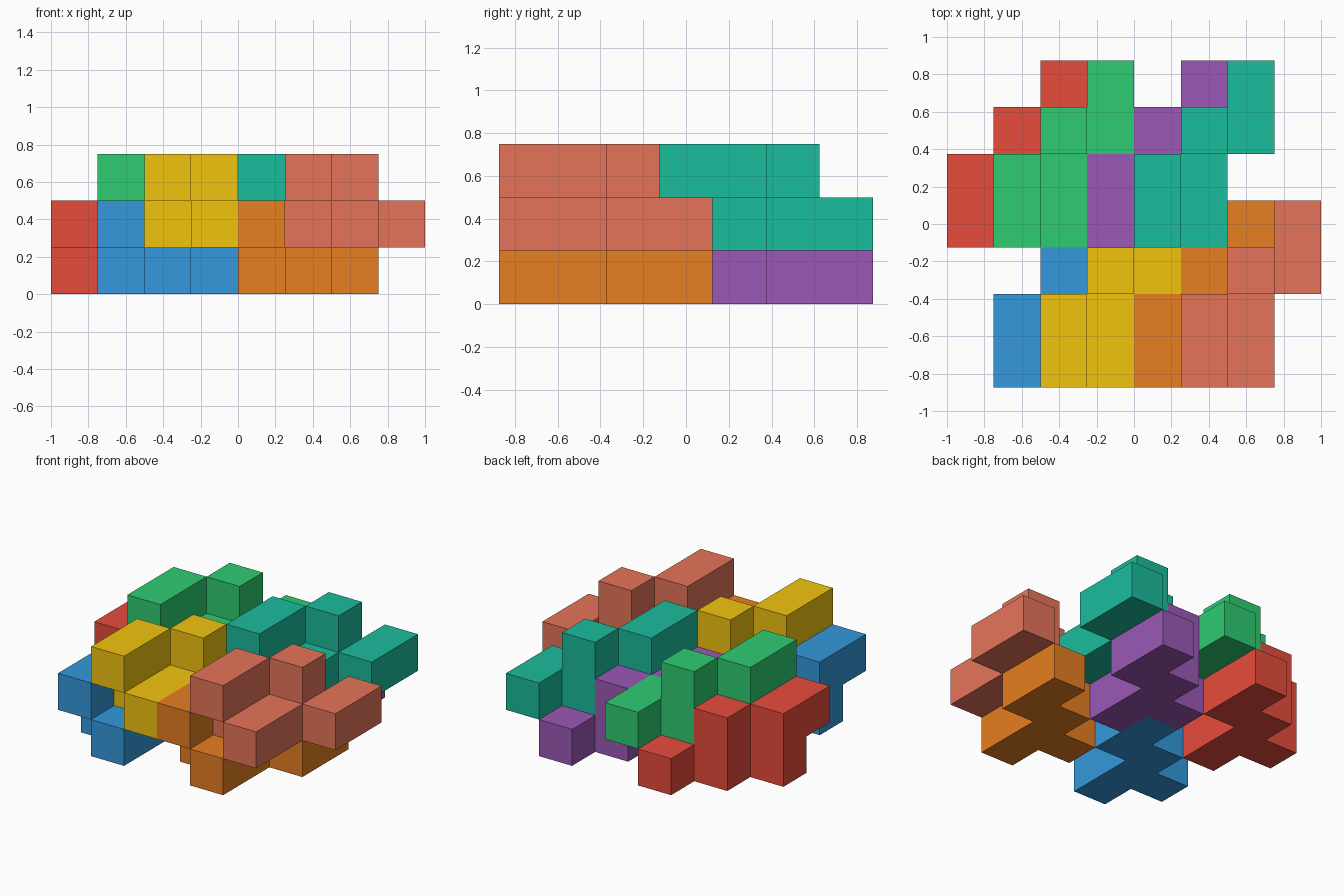
import bpy, bmesh
from mathutils import Vector

if "Cube" in bpy.data.objects:
    bpy.data.objects.remove(bpy.data.objects["Cube"])

U = 0.25                                  # edge of one unit cube
ORIGIN = Vector((-1.0, -0.875, 0.0))

# Nine unit cubes that make one interlocking piece: (column, row, layer)
PIECE = [(1, 1, 0), (2, 0, 0), (2, 1, 0), (2, 2, 0), (3, 2, 0), (3, 3, 0),
         (1, 0, 1), (1, 1, 1), (2, 2, 1)]

# Face corners of a unit cube by outward direction
SIDES = {
    (1, 0, 0): [(1, 0, 0), (1, 1, 0), (1, 1, 1), (1, 0, 1)],
    (-1, 0, 0): [(0, 0, 0), (0, 0, 1), (0, 1, 1), (0, 1, 0)],
    (0, 1, 0): [(0, 1, 0), (0, 1, 1), (1, 1, 1), (1, 1, 0)],
    (0, -1, 0): [(0, 0, 0), (1, 0, 0), (1, 0, 1), (0, 0, 1)],
    (0, 0, 1): [(0, 0, 1), (1, 0, 1), (1, 1, 1), (0, 1, 1)],
    (0, 0, -1): [(0, 0, 0), (0, 1, 0), (1, 1, 0), (1, 0, 0)],
}


def linear(hex_code):
    """Screen colour to linear RGBA."""
    out = []
    for i in (0, 2, 4):
        c = int(hex_code[i:i + 2], 16) / 255
        out.append(c / 12.92 if c <= 0.04045 else ((c + 0.055) / 1.055) ** 2.4)
    return (*out, 1.0)


def add_piece(name, shift, hex_code):
    """One closed piece: only the outer faces of its cubes, flat areas merged."""
    cells = set(PIECE)
    bm = bmesh.new()
    for cell in PIECE:
        for direction, corners in SIDES.items():
            if tuple(a + b for a, b in zip(cell, direction)) in cells:
                continue
            bm.faces.new([bm.verts.new(ORIGIN + U * (Vector(cell) + Vector(shift) + Vector(c)))
                          for c in corners])
    bmesh.ops.remove_doubles(bm, verts=bm.verts[:], dist=1e-4)
    bmesh.ops.dissolve_limit(bm, angle_limit=0.01, verts=bm.verts[:], edges=bm.edges[:])
    mesh = bpy.data.meshes.new(name)
    bm.to_mesh(mesh)
    bm.free()
    mat = bpy.data.materials.new(name + "_colour")
    mat.diffuse_color = linear(hex_code)
    mat.use_nodes = True
    mat.node_tree.nodes["Principled BSDF"].inputs["Base Color"].default_value = mat.diffuse_color
    mesh.materials.append(mat)
    bpy.context.collection.objects.link(bpy.data.objects.new(name, mesh))


# Lower tier at four spots of the lattice, upper tier one column over and one layer up
SPOTS = [((0, 0), ("blue", "3498db"), ("yellow", "f1c40f")),
         ((3, 0), ("orange", "e67e22"), ("salmon", "e6745a")),
         ((-1, 3), ("red", "e74c3c"), ("green", "2ecc71")),
         ((2, 3), ("purple", "9b59b6"), ("teal", "1abc9c"))]

for (dx, dy), (low, low_hex), (high, high_hex) in SPOTS:
    add_piece(f"lower_piece_{low}", (dx, dy, 0), low_hex)
    add_piece(f"upper_piece_{high}", (dx + 1, dy, 1), high_hex)
